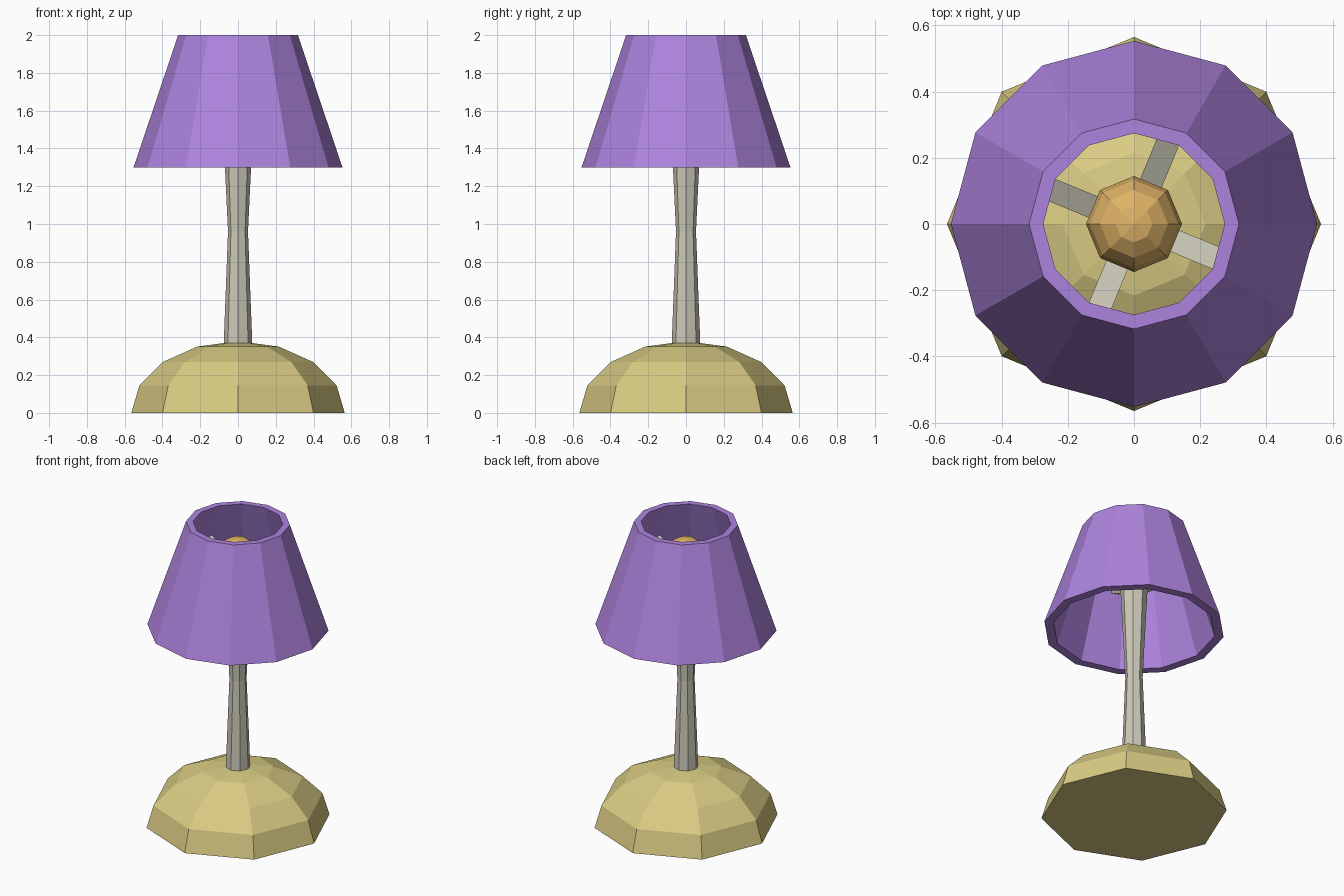
import bpy, bmesh, math
from mathutils import Matrix, Vector

if "Cube" in bpy.data.objects:
    bpy.data.objects.remove(bpy.data.objects["Cube"])


def material(name, rgb):
    m = bpy.data.materials.new(name)
    lin = [((c / 255 + 0.055) / 1.055) ** 2.4 for c in rgb]
    m.diffuse_color = (*lin, 1)
    m.use_nodes = True
    m.node_tree.nodes["Principled BSDF"].inputs["Base Color"].default_value = m.diffuse_color
    return m


SAND = material("sand yellow", (217, 203, 131))
PURPLE = material("soft purple", (174, 132, 222))
GREY = material("warm grey", (205, 202, 185))
ORANGE = material("bulb orange", (222, 178, 102))


def finish(name, bm, mat):
    bmesh.ops.recalc_face_normals(bm, faces=bm.faces)
    me = bpy.data.meshes.new(name)
    bm.to_mesh(me)
    bm.free()
    me.materials.append(mat)
    ob = bpy.data.objects.new(name, me)
    bpy.context.collection.objects.link(ob)
    return ob


def lathe(name, profile, sides, mat, closed=False):
    """Spin (radius, z) points into a faceted solid; radius 0 makes a pole."""
    bm = bmesh.new()
    rings = []
    for r, z in profile:
        n = 1 if r == 0 else sides
        rings.append([bm.verts.new((r * math.cos(2 * math.pi * i / sides),
                                    r * math.sin(2 * math.pi * i / sides), z))
                      for i in range(n)])
    pairs = list(zip(rings, rings[1:]))
    if closed:
        pairs.append((rings[-1], rings[0]))
    for a, b in pairs:
        for i in range(sides):
            j = (i + 1) % sides
            quad = [a[i % len(a)], a[j % len(a)], b[j % len(b)], b[i % len(b)]]
            bm.faces.new(list(dict.fromkeys(quad)))
    if not closed:
        for ring in (rings[0], rings[-1]):
            if len(ring) > 1:
                bm.faces.new(ring)
    return finish(name, bm, mat)


# Domed base: half of an eight-sided sphere
dome = [(0.565 * math.cos(a), 0.38 * math.sin(a))
        for a in (math.radians(22.5 * k) for k in range(4))]
lathe("base", dome + [(0, 0.38)], 8, SAND)

# Stem with a narrow waist
lathe("stem", [(0.077, 0.33), (0.053, 0.96), (0.085, 1.63)], 8, GREY)

# Bulb
bulb = [(0.145 * math.sin(a), 1.755 - 0.145 * math.cos(a))
        for a in (math.radians(22.5 * k) for k in range(1, 8))]
lathe("bulb", [(0, 1.61)] + bulb + [(0, 1.90)], 8, ORANGE)

# Hollow twelve-sided shade
lathe("shade", [(0.553, 1.3), (0.317, 2.0), (0.274, 2.0), (0.497, 1.3)],
      12, PURPLE, closed=True)

# Four arms rising from the stem top to the shade
start, end = Vector((0.05, 0, 1.588)), Vector((0.37, 0, 1.772))
length = (end - start).length
tilt = math.atan2(end.z - start.z, end.x - start.x)
for k in range(4):
    bm = bmesh.new()
    bmesh.ops.create_cube(bm, size=1)
    bm.transform(Matrix.Rotation(math.radians(67.5 + 90 * k), 4, 'Z')
                 @ Matrix.Translation((start + end) / 2)
                 @ Matrix.Rotation(-tilt, 4, 'Y')
                 @ Matrix.Diagonal((length, 0.07, 0.035, 1)))
    finish(f"shade_arm_{k + 1}", bm, GREY)
